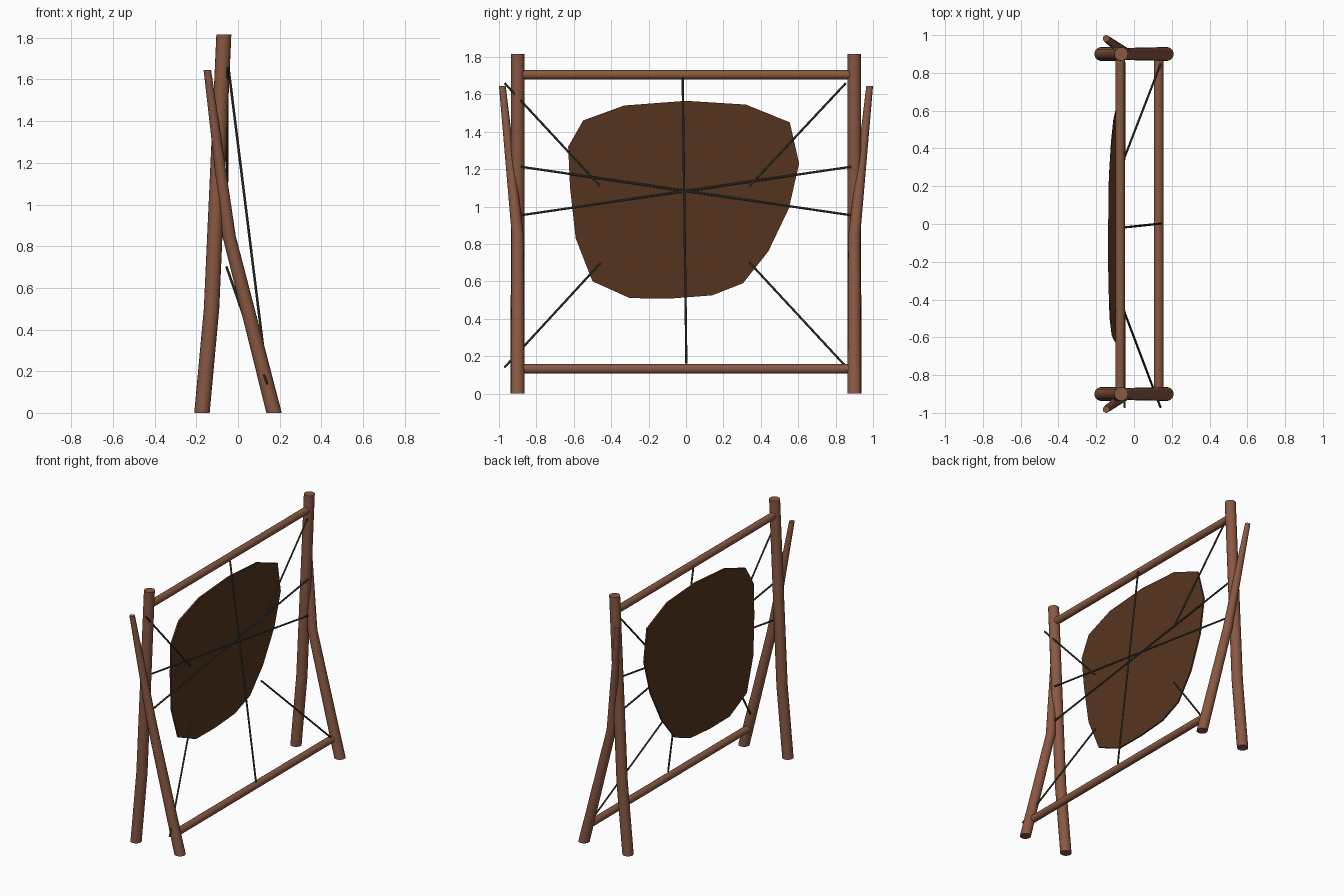
import bpy, bmesh, math
from mathutils import Vector

if "Cube" in bpy.data.objects:
    bpy.data.objects.remove(bpy.data.objects["Cube"])


def material(name, rgb):
    m = bpy.data.materials.new(name)
    m.diffuse_color = (*rgb, 1)
    m.use_nodes = True
    m.node_tree.nodes["Principled BSDF"].inputs["Base Color"].default_value = m.diffuse_color
    return m


WOOD = material("wood", (0.25, 0.098, 0.055))
HIDE = material("hide", (0.095, 0.036, 0.015))
CORD = material("cord", (0.06, 0.06, 0.045))


def finish(name, bm, mat, angle=40):
    bmesh.ops.recalc_face_normals(bm, faces=bm.faces)
    me = bpy.data.meshes.new(name)
    bm.to_mesh(me)
    bm.free()
    ob = bpy.data.objects.new(name, me)
    bpy.context.collection.objects.link(ob)
    me.materials.append(mat)
    bpy.ops.object.select_all(action='DESELECT')
    ob.select_set(True)
    bpy.context.view_layer.objects.active = ob
    bpy.ops.object.shade_smooth_by_angle(angle=math.radians(angle))
    return ob


def tube(name, path, radii, mat, sides=16, level=False):
    """Capped tube along a path; level keeps every ring horizontal."""
    bm = bmesh.new()
    pts = [Vector(p) for p in path]
    d = Vector((0, 0, 1)) if level else (pts[-1] - pts[0]).normalized()
    u = d.orthogonal().normalized()
    v = d.cross(u)
    rings = []
    for p, r in zip(pts, radii):
        rings.append([bm.verts.new(p + r * (u * math.cos(a) + v * math.sin(a)))
                      for a in (2 * math.pi * i / sides for i in range(sides))])
    for a, b in zip(rings, rings[1:]):
        for i in range(sides):
            j = (i + 1) % sides
            bm.faces.new((a[i], a[j], b[j], b[i]))
    bm.faces.new(rings[0])
    bm.faces.new(rings[-1])
    return finish(name, bm, mat)


# Bent posts and crossing braces on both ends
for side, s in (("left", -1), ("right", 1)):
    tube(f"post_{side}", [(-0.173, s * 0.9, 0), (-0.127, s * 0.9, 0.5), (-0.068, s * 0.9, 1.815)],
         (0.037, 0.037, 0.036), WOOD, level=True)
    tube(f"brace_{side}", [(0.173, s * 0.9, 0), (-0.043, s * 0.9, 0.85), (-0.147, s * 0.982, 1.645)],
         (0.037, 0.032, 0.018), WOOD, level=True)

# Cross bars
tube("top_bar", [(-0.073, -0.9, 1.705), (-0.073, 0.9, 1.705)], (0.025, 0.025), WOOD)
tube("bottom_bar", [(0.13, -0.9, 0.132), (0.13, 0.9, 0.132)], (0.025, 0.025), WOOD)

# Stretched hide: flat front leaning with the posts, slightly domed back
outline = [(-0.63, 1.32), (-0.55, 1.46), (-0.33, 1.54), (0, 1.565), (0.32, 1.545), (0.555, 1.45),
           (0.605, 1.23), (0.55, 0.99), (0.44, 0.76), (0.305, 0.59), (0.14, 0.525), (-0.08, 0.508),
           (-0.30, 0.51), (-0.50, 0.60), (-0.59, 0.83), (-0.62, 1.1)]
bm = bmesh.new()


def hide_ring(scale, offset):
    ring = []
    for y, z in outline:
        y, z = -0.01 + (y + 0.01) * scale, 1.05 + (z - 1.05) * scale
        ring.append(bm.verts.new((-0.122 + (z - 0.51) * 0.05 + offset, y, z)))
    return ring


front, edge, dome = hide_ring(1, 0), hide_ring(1, -0.012), hide_ring(0.8, -0.02)
for a, b in ((front, edge), (edge, dome)):
    for i in range(len(a)):
        j = (i + 1) % len(a)
        bm.faces.new((a[i], a[j], b[j], b[i]))
bm.faces.new(front)
bm.faces.new(dome)
finish("hide", bm, HIDE, 30)

# Lacing cords in front of the hide
cords = [
    ((-0.05, -0.97, 1.66), (-0.052, -0.46, 1.11)),
    ((-0.05, 0.855, 1.66), (-0.052, 0.34, 1.11)),
    ((0.14, -0.97, 0.14), (-0.055, -0.455, 0.70)),
    ((0.14, 0.845, 0.155), (-0.055, 0.34, 0.70)),
    ((-0.05, -0.018, 1.69), (0.14, 0.002, 0.16)),
    ((-0.065, -0.885, 1.213), (-0.065, 0.885, 0.953)),
    ((-0.065, -0.885, 0.953), (-0.065, 0.885, 1.213)),
]
for n, (a, b) in enumerate(cords, 1):
    tube(f"cord_{n}", [a, b], (0.006, 0.006), CORD, sides=8)
